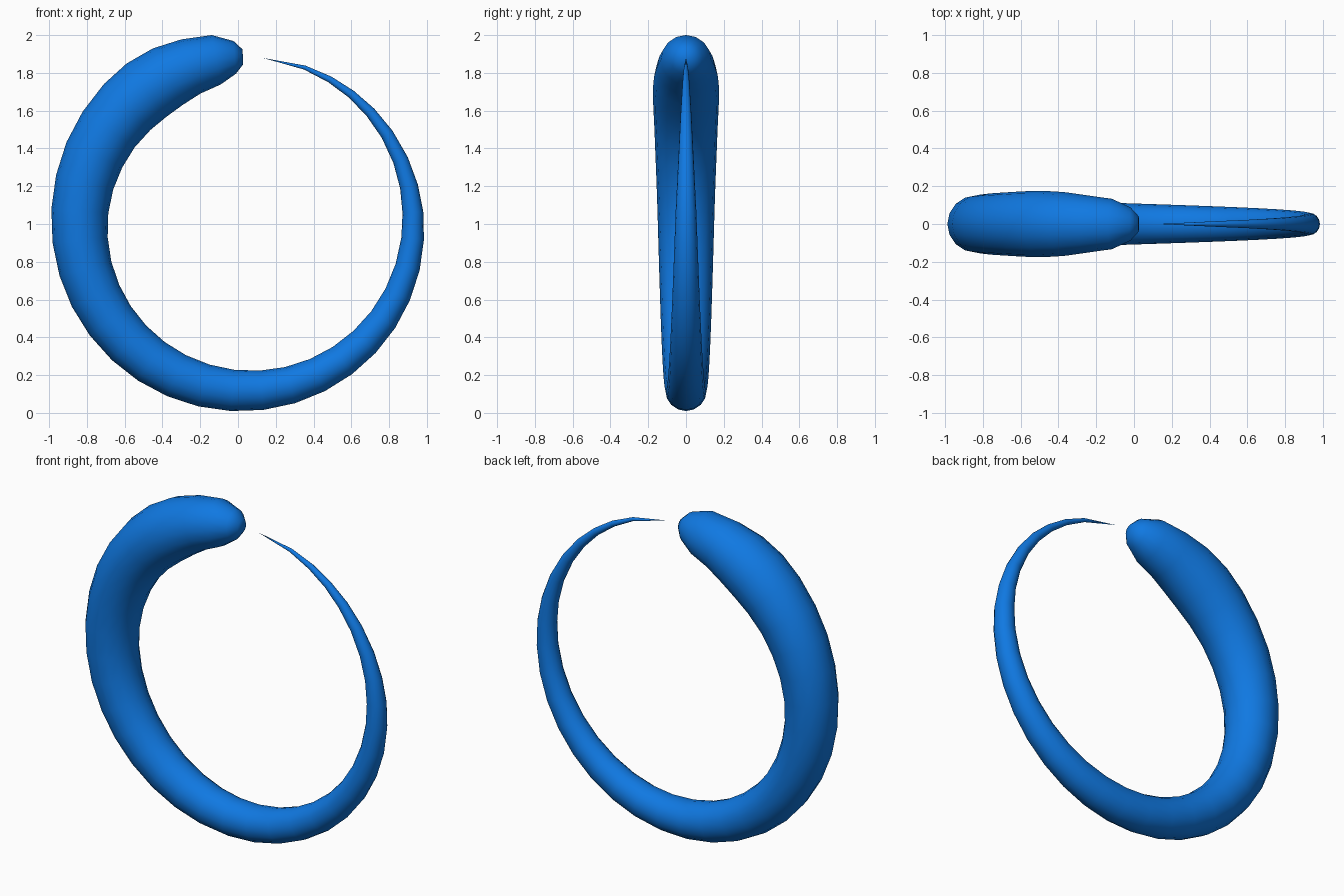
import bpy, bmesh
from math import radians, cos, sin, pi
from mathutils import Vector

cube = bpy.data.objects.get("Cube")
if cube:
    bpy.data.objects.remove(cube)

blue = bpy.data.materials.new("bright blue")
blue.use_nodes = True
colour = (0.005, 0.19, 0.76, 1)
blue.diffuse_color = colour
blue.node_tree.nodes["Principled BSDF"].inputs["Base Color"].default_value = colour

CENTRE = Vector((0.044, 0, 1.0))
RING_RADIUS = 0.884
SIDES = 16

# Thickness along the ring: (angle in degrees, tube radius), blunt head to thin tail
head = [(91.2, 0.04), (94, 0.087), (100.4, 0.133), (109.4, 0.152), (118, 0.169),
        (126.7, 0.176), (135.5, 0.173), (145.5, 0.167), (155.5, 0.162),
        (165.5, 0.156), (175.5, 0.151)]
body_end, tail_end = (175.5, 0.151), (355, 0.060)
steps = 18
body = []
for i in range(1, steps + 1):
    t = i / steps
    body.append((body_end[0] + t * (tail_end[0] - body_end[0]),
                 body_end[1] + t * (tail_end[1] - body_end[1]) + 0.004 * sin(pi * t)))
tail = [(364, 0.055), (373, 0.048), (382.5, 0.041), (392.5, 0.034),
        (402, 0.028), (411, 0.022), (420, 0.017), (429.5, 0.011)]

# Sweep a round section along the ring
bm = bmesh.new()
loops = []
for angle, radius in head + body + tail:
    a = radians(angle)
    outward = Vector((cos(a), 0, sin(a)))
    middle = CENTRE + outward * RING_RADIUS
    loops.append([bm.verts.new(middle + outward * radius * cos(2 * pi * k / SIDES)
                               + Vector((0, radius * sin(2 * pi * k / SIDES), 0)))
                  for k in range(SIDES)])
for first, second in zip(loops, loops[1:]):
    for k in range(SIDES):
        n = (k + 1) % SIDES
        bm.faces.new((first[k], first[n], second[n], second[k]))

# Blunt head cap and pointed tail tip
bm.faces.new(loops[0])
a = radians(84.4)
tip = bm.verts.new(CENTRE + Vector((cos(a), 0, sin(a))) * RING_RADIUS)
for k in range(SIDES):
    bm.faces.new((loops[-1][k], loops[-1][(k + 1) % SIDES], tip))
bmesh.ops.recalc_face_normals(bm, faces=bm.faces[:])

mesh = bpy.data.meshes.new("tapered_ring")
bm.to_mesh(mesh)
bm.free()
mesh.materials.append(blue)
ring = bpy.data.objects.new("tapered_ring", mesh)
bpy.context.collection.objects.link(ring)
bpy.context.view_layer.objects.active = ring
ring.select_set(True)
bpy.ops.object.shade_smooth_by_angle(angle=radians(60))
